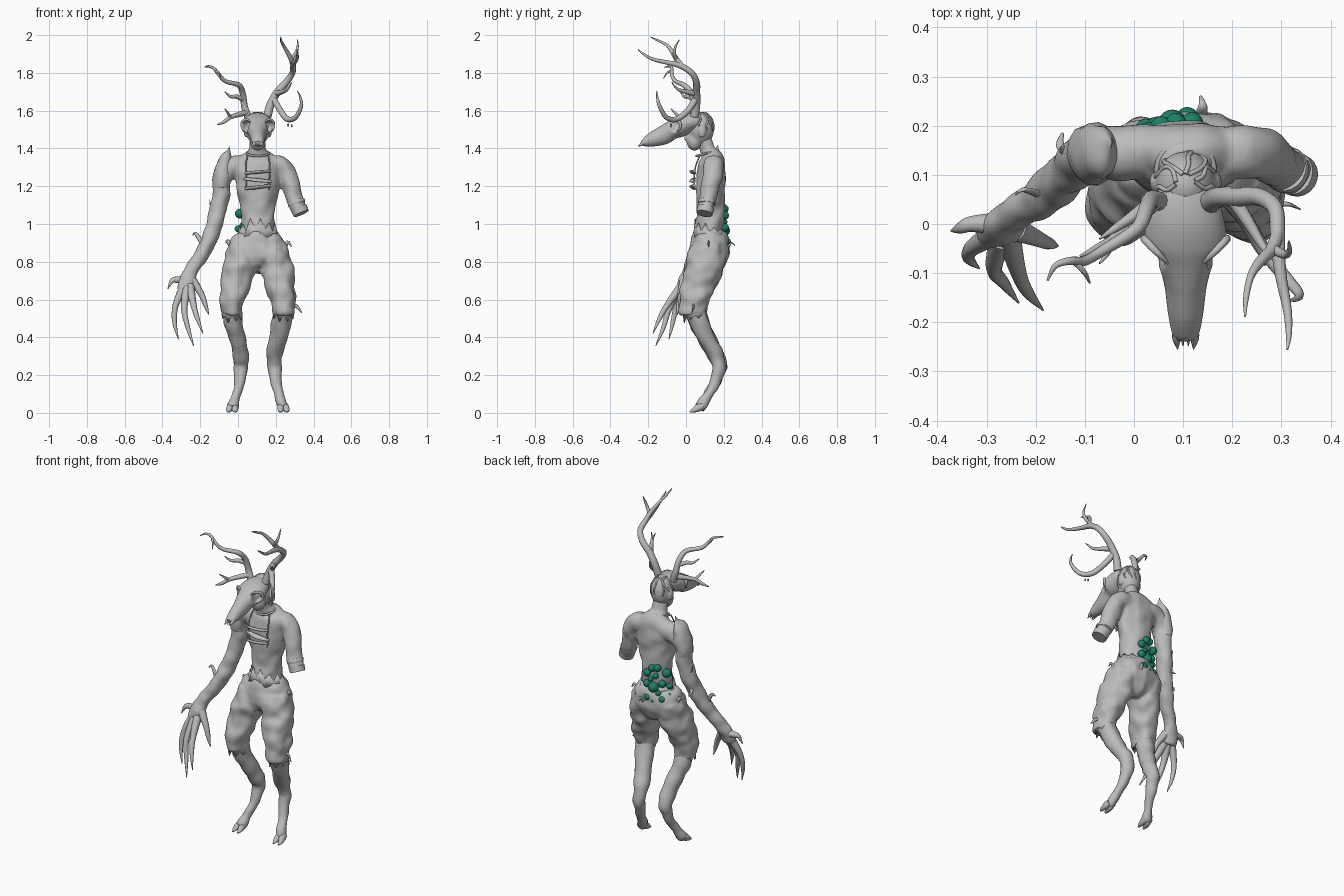
import bpy, bmesh, math, random
from mathutils import Vector, noise

random.seed(4)
CX = 0.105  # body centre line


def material(name, rgb):
    m = bpy.data.materials.new(name)
    m.diffuse_color = (*rgb, 1)
    return m


GREY = material("stone grey", (0.5, 0.5, 0.5))
GREEN = material("growth green", (0.012, 0.22, 0.14))


def spline(pts, sub):
    """Catmull-Rom through rows of equal length."""
    rows = [Vector(p) for p in pts]
    out = []
    for i in range(len(rows) - 1):
        a, b, c, d = rows[max(i - 1, 0)], rows[i], rows[i + 1], rows[min(i + 2, len(rows) - 1)]
        for k in range(sub):
            t = k / sub
            out.append(0.5 * (2 * b + (c - a) * t + (2 * a - 5 * b + 4 * c - d) * t * t
                              + (3 * b - a - 3 * c + d) * t ** 3))
    return out + [rows[-1]]


def tube(bm, pts, sides=16, sub=4):
    """Loft along rows (x, y, z, r) or (x, y, z, r_side, r_other)."""
    rows = spline([p if len(p) == 5 else (*p, p[3]) for p in pts], sub)
    pos = [Vector(r[:3]) for r in rows]
    side, rings = Vector((1, 0, 0)), []
    for i, r in enumerate(rows):
        t = (pos[min(i + 1, len(pos) - 1)] - pos[max(i - 1, 0)]).normalized()
        side = side - t * side.dot(t)
        if side.length < 0.05:
            side = t.orthogonal()
        side.normalize()
        up = t.cross(side)
        ring = []
        for k in range(sides):
            a = 2 * math.pi * k / sides
            ring.append(bm.verts.new(pos[i] + side * max(r[3], 0.001) * math.cos(a)
                                     + up * max(r[4], 0.001) * math.sin(a)))
        rings.append(ring)
    for p, q in zip(rings, rings[1:]):
        for k in range(sides):
            j = (k + 1) % sides
            bm.faces.new((p[k], p[j], q[j], q[k]))
    bm.faces.new(rings[0][::-1])
    bm.faces.new(rings[-1])


def mirror(pts):
    return [(2 * CX - p[0], *p[1:]) for p in pts]


def ball(bm, loc, rad, sub=2):
    res = bmesh.ops.create_icosphere(bm, subdivisions=sub, radius=1)
    for v in res["verts"]:
        v.co = Vector(loc) + Vector(c * s for c, s in zip(v.co, rad))


def finish(bm, name, mat=GREY, voxel=0, rough=0, smooth=5, thick=0):
    bmesh.ops.recalc_face_normals(bm, faces=bm.faces)
    bm.normal_update()
    if rough:
        for v in bm.verts:
            v.co += v.normal * noise.noise(v.co * 16) * rough
    me = bpy.data.meshes.new(name)
    bm.to_mesh(me)
    bm.free()
    me.materials.append(mat)
    for p in me.polygons:
        p.use_smooth = len(p.vertices) < 5
    ob = bpy.data.objects.new(name, me)
    bpy.context.collection.objects.link(ob)
    if voxel:
        m = ob.modifiers.new("blend", "REMESH")
        m.mode, m.voxel_size, m.use_smooth_shade = "VOXEL", voxel, True
        s = ob.modifiers.new("soften", "SMOOTH")
        s.iterations = smooth
    if thick:
        ob.modifiers.new("thickness", "SOLIDIFY").thickness = thick
    return ob


def tubes(name, paths, **kw):
    bm = bmesh.new()
    for p in paths:
        tube(bm, p, kw.get("sides", 10), kw.get("sub", 4))
    return finish(bm, name, voxel=kw.get("voxel", 0), rough=kw.get("rough", 0))


def torn_band(bm, root, tip, teeth, jag):
    """Cloth ring from ellipse root to ragged ellipse tip, longest at the front."""
    n, rings = teeth * 2, ([], [])
    for k in range(n):
        a = 2 * math.pi * k / n
        f = random.uniform(.6, 1) if k % 2 else random.uniform(-.1, .25)
        f *= .6 - .4 * math.sin(a)
        for ring, e, dz in ((rings[0], root, 0), (rings[1], tip, jag * f)):
            ring.append(bm.verts.new((e[0] + e[3] * math.cos(a), e[1] + e[4] * math.sin(a), e[2] + dz)))
    for k in range(n):
        j = (k + 1) % n
        bm.faces.new((rings[0][k], rings[0][j], rings[1][j], rings[1][k]))


# torso, neck, full arm and stump
torso = [(CX, y, z, a, b) for z, y, a, b in (
    (.90, .125, .10, .08), (1.0, .125, .09, .078), (1.06, .13, .088, .075), (1.15, .13, .105, .076),
    (1.23, .13, .122, .078), (1.30, .137, .13, .073), (1.35, .14, .1, .058), (1.39, .115, .045, .042),
    (1.46, .095, .042, .042))]
arm = [(.05, .145, 1.30, .055), (-.03, .145, 1.30, .056), (-.08, .145, 1.24, .05), (-.097, .14, 1.12, .047),
       (-.118, .12, 1.02, .043, .047), (-.152, .085, .92, .042, .048), (-.2, .05, .83, .037, .042),
       (-.243, .02, .76, .033, .034), (-.268, -.005, .7, .048, .034), (-.272, -.025, .645, .042, .024)]
stump = [(.16, .145, 1.30, .055), (.235, .145, 1.30, .055), (.275, .135, 1.22, .05),
         (.303, .115, 1.13, .045), (.33, .1, 1.065, .042)]
tubes("body", [torso, arm, stump], sides=24, sub=6, voxel=.008, rough=.01)
tubes("stump_cuff", [[(.307, .112, 1.12, .046), (.31, .11, 1.112, .048), (.313, .109, 1.104, .046)],
                     [(.322, .104, 1.085, .045), (.335, .098, 1.055, .043)]], sides=20)
tubes("shoulder_flap", [[(-.09, .14, 1.19, .045, .055), (-.082, .145, 1.28, .048, .065),
                         (-.065, .15, 1.35, .03, .05), (-.05, .16, 1.39, .014, .022),
                         (-.043, .17, 1.42, .004, .006)]], sides=14, rough=.012)

# long clawed fingers
fingers = [
    [(-.27, 0, .7), (-.33, .0, .705), (-.352, -.008, .695), (-.372, -.014, .655)],
    [(-.285, -.02, .67), (-.33, -.05, .57), (-.336, -.07, .48), (-.315, -.09, .39)],
    [(-.27, -.03, .66), (-.285, -.09, .55), (-.265, -.12, .45), (-.235, -.16, .355)],
    [(-.255, -.025, .67), (-.235, -.1, .57), (-.215, -.14, .5), (-.185, -.175, .42)],
    [(-.24, -.01, .70), (-.195, -.03, .63), (-.172, -.04, .57), (-.155, -.045, .52)]]
tubes("fingers", [[(*p, r) for p, r in zip(f, (.025, .0165, .012, .002))] for f in fingers])

# trousers: pelvis and two baggy legs
pelvis = [(CX, y, z, a, b) for z, y, a, b in (
    (.965, .125, .092, .08), (.92, .125, .135, .098), (.86, .122, .16, .108), (.80, .105, .15, .1),
    (.755, .09, .08, .065))]
thigh = [(.03, .12, .87, .085, .095), (.012, .1, .78, .088, .1), (-.01, .072, .7, .08, .092),
         (-.028, .042, .6, .07, .083), (-.032, .038, .52, .056, .064)]
tubes("trousers", [pelvis, thigh, mirror(thigh)], sides=28, sub=8, voxel=.008, rough=.018)

# lower legs with backward hocks
shin = [(-.033, .04, .57, .053), (-.022, .07, .48, .052), (-.002, .112, .39, .046), (.014, .16, .3, .042),
        (.014, .179, .24, .036), (.006, .152, .16, .028), (-.01, .113, .09, .024), (-.024, .085, .045, .027),
        (-.028, .072, .026, .024)]
tubes("lower_legs", [shin, mirror(shin)], sides=16, rough=.01)
hooves = [[(-.028 + s, .09, .036, .016), (-.03 + s, .062, .025, .018, .02),
           (-.032 + s * 1.2, .04, .013, .014, .012), (-.032 + s * 1.2, .02, .005, .005, .004)] for s in (-.014, .014)]
tubes("hooves", hooves + [mirror(h) for h in hooves], sides=12)

# torn cloth edges at waist and trouser hems
bm = bmesh.new()
torn_band(bm, (CX, .125, .93, .116, .088), (CX, .125, .96, .095, .08), 11, .075)
for x in (-.031, 2 * CX + .031):
    torn_band(bm, (x, .039, .56, .05, .058), (x, .046, .522, .056, .062), 8, -.05)
finish(bm, "torn_cloth", thick=.004)

# loose curled shreds on clothes and arm
shreds = [[(.24, .12, .86), (.262, .12, .905), (.283, .12, .88)], [(.135, .22, .87), (.14, .24, .90), (.135, .26, .885)],
          [(.29, .04, .57), (.315, .04, .56), (.338, .03, .53)], [(-.03, .14, .87), (-.055, .14, .91), (-.065, .14, .9)],
          [(-.13, .14, 1.0), (-.15, .16, .98), (-.145, .185, .96)], [(-.19, .06, .9), (-.225, .07, .95), (-.24, .06, .94)],
          [(-.12, .14, 1.1), (-.145, .15, 1.1), (-.15, .15, 1.13)]]
tubes("shreds", [[(*p, r, r * .5) for p, r in zip(s, (.014, .009, .003))] for s in shreds], sides=8)

# head, jaw and ears beneath the mask
bm = bmesh.new()
ball(bm, (CX, .08, 1.505), (.063, .068, .09), 4)
ball(bm, (CX, .045, 1.44), (.043, .042, .052), 3)
ball(bm, (CX, .005, 1.455), (.012, .016, .02), 3)
for s in (-1, 1):
    ball(bm, (CX + s * .064, .085, 1.49), (.01, .02, .033), 3)
finish(bm, "head", voxel=.006)

# thin winding cords over the scalp
cords = []
for i in range(7):
    a = math.pi * (i / 6)
    row = []
    for k, lat in enumerate((1.25, .9, .55, .2, -.15)):
        w = a + random.uniform(-.3, .3)
        row.append((CX + .063 * math.cos(lat) * math.cos(w), .08 + .068 * math.cos(lat) * math.sin(w),
                    1.505 + .089 * math.sin(lat), .005 if k < 4 else .002))
    cords.append(row)
tubes("scalp_cords", cords, sides=8)

# animal skull mask with sunken eye sockets
bm = bmesh.new()
tube(bm, [(CX, y, z, a, b) for y, z, a, b in (
    (.085, 1.545, .035, .03), (.06, 1.545, .062, .044), (.01, 1.535, .078, .053), (-.035, 1.515, .082, .056),
    (-.075, 1.497, .058, .05), (-.12, 1.47, .044, .05), (-.18, 1.447, .036, .038), (-.22, 1.432, .028, .022),
    (-.235, 1.427, .018, .012))], 56, 10)
for v in bm.verts:
    for s in (-1, 1):
        d = (v.co - Vector((CX + s * .06, -.062, 1.517))).length
        if d < .032:
            v.co += Vector((-s * .4, .9, 0)) * .038 * min(1, (1 - d / .032) * 2.5)
finish(bm, "skull_mask")
brow = [(CX + x, y, z, r) for x, y, z, r in (
    (-.035, -.08, 1.54, .003), (-.058, -.058, 1.553, .007), (-.08, -.035, 1.542, .008), (-.084, -.03, 1.515, .007),
    (-.075, -.045, 1.488, .003))]
teeth = [[(CX + x, y, 1.43, r), (CX + x, y - .012, 1.422, r * .8), (CX + x * .9, y - .03, 1.41, .001)]
         for x, y, r in ((-.018, -.225, .01), (.018, -.225, .01), (-.006, -.218, .006), (.006, -.218, .006))]
tubes("brow_ridges", [brow, mirror(brow)])
tubes("teeth", teeth, sides=8)

# antlers, each a main beam with tines
left = [
    [(.155, .045, 1.57, .023), (.175, .055, 1.64, .021), (.21, .055, 1.70, .02), (.255, .055, 1.75, .018),
     (.288, .03, 1.80, .016), (.292, -.03, 1.838, .015), (.298, -.1, 1.855, .012), (.312, -.175, 1.872, .009),
     (.315, -.225, 1.90, .006), (.312, -.255, 1.925, .002)],
    [(.292, -.02, 1.835, .014), (.28, -.052, 1.875, .013), (.258, -.075, 1.915, .011), (.238, -.105, 1.95, .008),
     (.228, -.15, 1.972, .006), (.226, -.188, 1.99, .002)],
    [(.282, -.05, 1.87, .01), (.306, -.062, 1.905, .009), (.316, -.055, 1.94, .006), (.315, -.035, 1.975, .002)],
    [(.19, .05, 1.66, .017), (.225, .01, 1.60, .016), (.262, -.05, 1.555, .015), (.305, -.105, 1.565, .013),
     (.335, -.14, 1.625, .01), (.33, -.152, 1.67, .006), (.315, -.155, 1.705, .002)],
    [(.2, .055, 1.69, .016), (.235, 0, 1.70, .012), (.262, -.045, 1.715, .008), (.285, -.075, 1.75, .002)]]
right = [
    [(.055, .045, 1.56, .02), (.035, .05, 1.62, .018), (.025, .03, 1.69, .016), (.005, -.01, 1.735, .014),
     (-.065, -.055, 1.755, .011), (-.1, -.075, 1.79, .01), (-.13, -.075, 1.825, .008), (-.16, -.085, 1.835, .006),
     (-.176, -.115, 1.83, .002)],
    [(.03, .04, 1.66, .014), (-.01, .01, 1.675, .011), (-.04, -.01, 1.675, .008), (-.07, -.03, 1.70, .002)],
    [(.045, .045, 1.59, .016), (.005, .01, 1.58, .014), (-.04, -.03, 1.565, .011), (-.075, -.05, 1.54, .009),
     (-.11, -.065, 1.525, .002)],
    [(-.04, -.03, 1.565, .009), (-.055, -.06, 1.59, .006), (-.07, -.08, 1.61, .002)],
    [(-.12, -.077, 1.81, .007), (-.1, -.1, 1.80, .005), (-.09, -.12, 1.77, .002)]]
tubes("left_antler", left, sides=12, sub=5)
tubes("right_antler", right, sides=12, sub=5)
bm = bmesh.new()
for x, z in ((.265, 1.525), (.285, 1.52)):
    ball(bm, (x, -.08, z), (.005, .005, .009))
finish(bm, "antler_drops")

# neck cord, chest straps and slats
cord = [(CX + .058 * math.cos(a), .11 + .055 * math.sin(a), 1.375 + .015 * math.sin(a), .006)
        for a in (2 * math.pi * i / 16 for i in range(17))]
strap = [(CX - .055, .075, 1.365, .004), (CX - .064, .052, 1.31, .004), (CX - .062, .044, 1.25, .004),
         (CX - .06, .044, 1.18, .004)]
slats = [[(CX - w, .045, z + t, .008, .007), (CX, .032, z, .016, .008), (CX + w, .045, z - t, .008, .007)]
         for z, w, t in ((1.275, .068, -.006), (1.232, .073, .008), (1.195, .068, -.008))]
tubes("neck_cord", [cord], sides=8)
tubes("chest_straps", [strap, mirror(strap)], sides=8)
tubes("chest_slats", slats)

# green growths on the lower back
bm = bmesh.new()
for x, z, r in ((.01, 1.055, .026), (.055, 1.085, .022), (.085, 1.08, .022), (.118, 1.045, .023), (.065, 1.035, .017),
                (.095, 1.01, .015), (.03, .99, .022), (.078, .965, .03), (.118, .98, .023), (.0, .975, .018),
                (.045, .935, .015), (.108, .905, .023), (.025, .9, .022), (.075, .89, .015), (-.002, .925, .013)):
    y = .125 + .08 * math.sqrt(max(0, 1 - ((x - CX) / .115) ** 2)) + (.01 if z < .96 else 0)
    ball(bm, (x, y, z), (r, r, r), 3)
finish(bm, "back_growths", GREEN)
